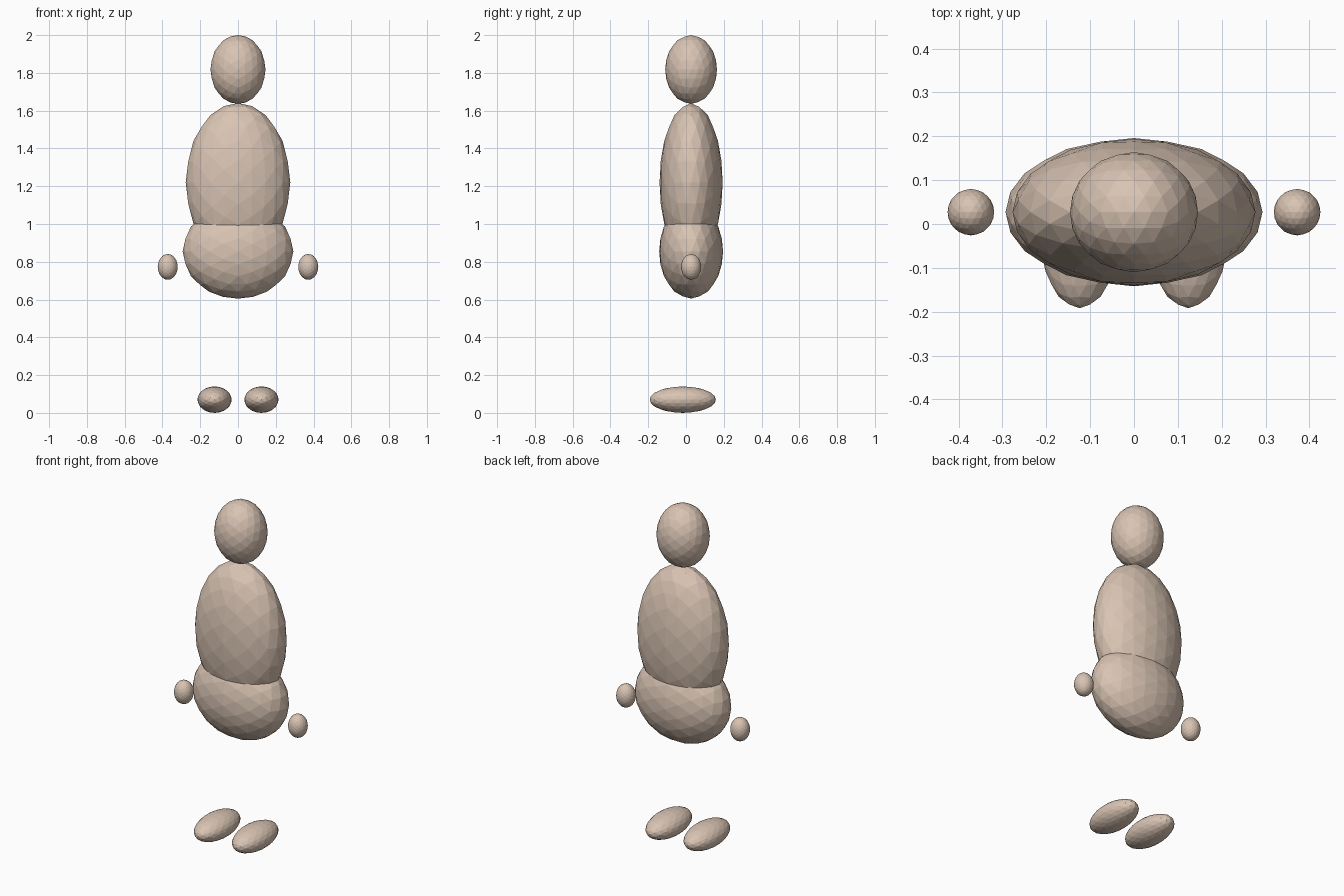
import bpy
import bmesh
from mathutils import Vector

cube = bpy.data.objects.get("Cube")
if cube:
    bpy.data.objects.remove(cube)

skin = bpy.data.materials.new("skin_beige")
skin.use_nodes = True
SKIN = (0.69, 0.55, 0.45, 1)
skin.diffuse_color = SKIN
skin.node_tree.nodes["Principled BSDF"].inputs["Base Color"].default_value = SKIN


def ellipsoid(name, center, radii):
    """Faceted ellipsoid: twice-subdivided icosahedron, edges aligned to the axes."""
    bm = bmesh.new()
    t = (1 + 5 ** 0.5) / 2
    for a in (-1, 1):
        for b in (-t, t):
            for co in ((a, 0, b), (0, b, a), (b, a, 0)):
                bm.verts.new(Vector(co).normalized())
    bmesh.ops.convex_hull(bm, input=bm.verts[:])
    for _ in range(2):
        bmesh.ops.subdivide_edges(bm, edges=bm.edges[:], cuts=1, use_grid_fill=True)
        for v in bm.verts:
            v.co.normalize()
    bmesh.ops.scale(bm, vec=radii, verts=bm.verts[:])
    bmesh.ops.recalc_face_normals(bm, faces=bm.faces[:])
    mesh = bpy.data.meshes.new(name)
    bm.to_mesh(mesh)
    bm.free()
    mesh.materials.append(skin)
    obj = bpy.data.objects.new(name, mesh)
    obj.location = center
    bpy.context.collection.objects.link(obj)
    return obj


# Central body
BODY_Y = 0.027
ellipsoid("head", (0, BODY_Y, 1.818), (0.146, 0.137, 0.182))
ellipsoid("torso", (0, BODY_Y, 1.22), (0.277, 0.167, 0.42))
ellipsoid("pelvis", (0, BODY_Y, 0.855), (0.293, 0.169, 0.25))

# Hands and feet
for side, s in (("left", 1), ("right", -1)):
    ellipsoid(side + "_hand", (s * 0.372, BODY_Y, 0.773), (0.053, 0.053, 0.068))
    ellipsoid(side + "_foot", (s * 0.124, -0.017, 0.07), (0.091, 0.175, 0.07))
